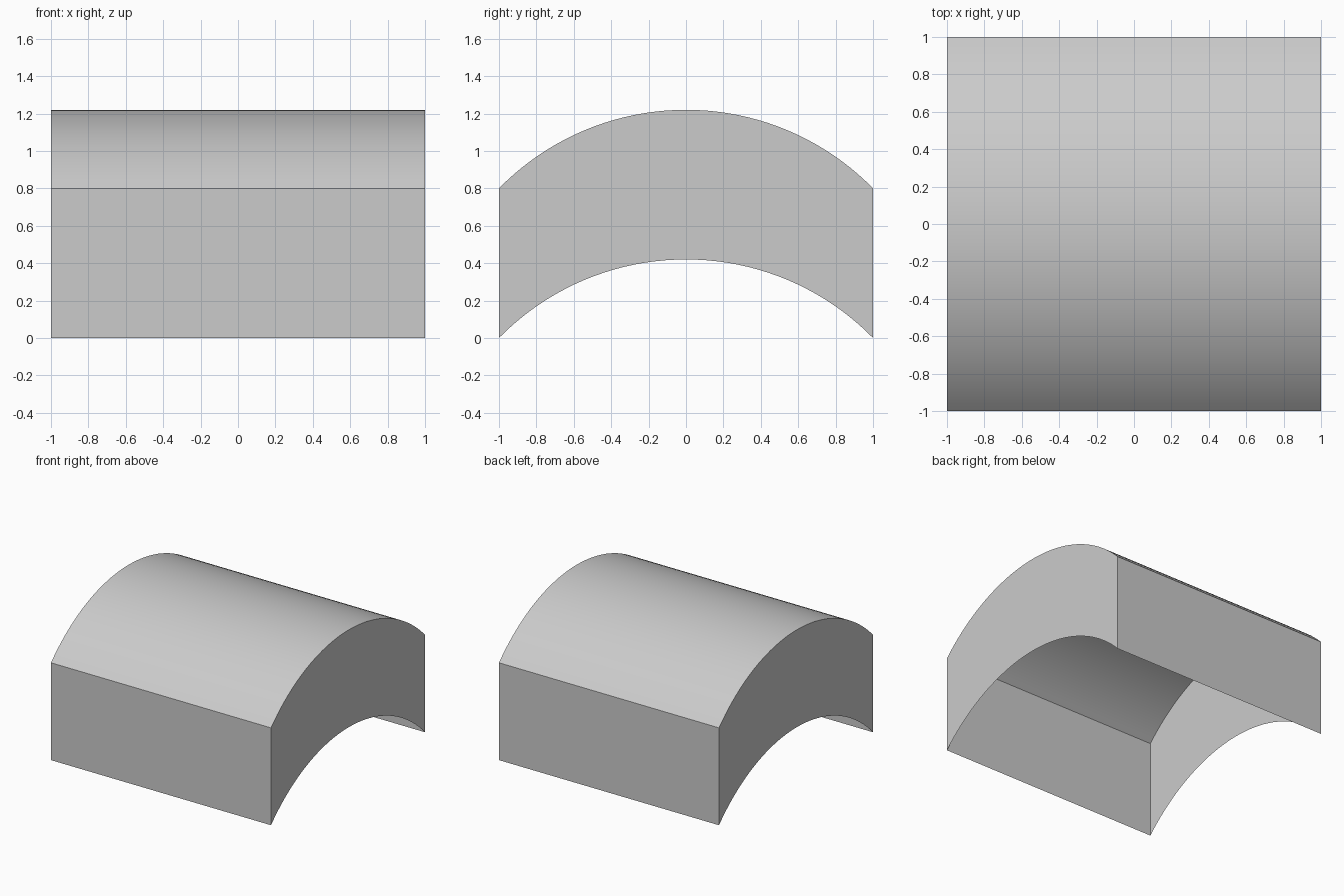
import bpy
import math

if "Cube" in bpy.data.objects:
    bpy.data.objects.remove(bpy.data.objects["Cube"])

HALF = 1.0        # half width and half depth
WALL = 0.8        # height of the shell
RISE = 0.42       # rise of the arch
SEGMENTS = 40

# Arc profile across y, from front edge to back edge
radius = (HALF ** 2 + RISE ** 2) / (2 * RISE)
sweep = math.asin(HALF / radius)
angles = [sweep * (2 * i / SEGMENTS - 1) for i in range(SEGMENTS + 1)]
arc = [(radius * math.sin(a), RISE - radius + radius * math.cos(a)) for a in angles]

# Four rows of points: lower and upper arc on the left and right ends
n = len(arc)
verts = [(x, y, max(z, 0) + lift)
         for x in (-HALF, HALF) for lift in (0, WALL) for y, z in arc]
left_low, left_top, right_low, right_top = 0, n, 2 * n, 3 * n

# Curved roof strips, open underneath
faces = [(left_top + i, right_top + i, right_top + i + 1, left_top + i + 1)
         for i in range(SEGMENTS)]

# Flat arched end walls
faces.append([right_low + i for i in range(n)] + [right_top + i for i in reversed(range(n))])
faces.append([left_low + i for i in reversed(range(n))] + [left_top + i for i in range(n)])

# Front and back walls
e = n - 1
faces.append((left_low, right_low, right_top, left_top))
faces.append((right_low + e, left_low + e, left_top + e, right_top + e))

mesh = bpy.data.meshes.new("arched_shell")
mesh.from_pydata(verts, [], faces)
mesh.update()
shell = bpy.data.objects.new("arched_shell", mesh)
bpy.context.collection.objects.link(shell)

# Smooth roof with crisp wall edges
bpy.context.view_layer.objects.active = shell
shell.select_set(True)
bpy.ops.object.shade_smooth_by_angle(angle=math.radians(30))
